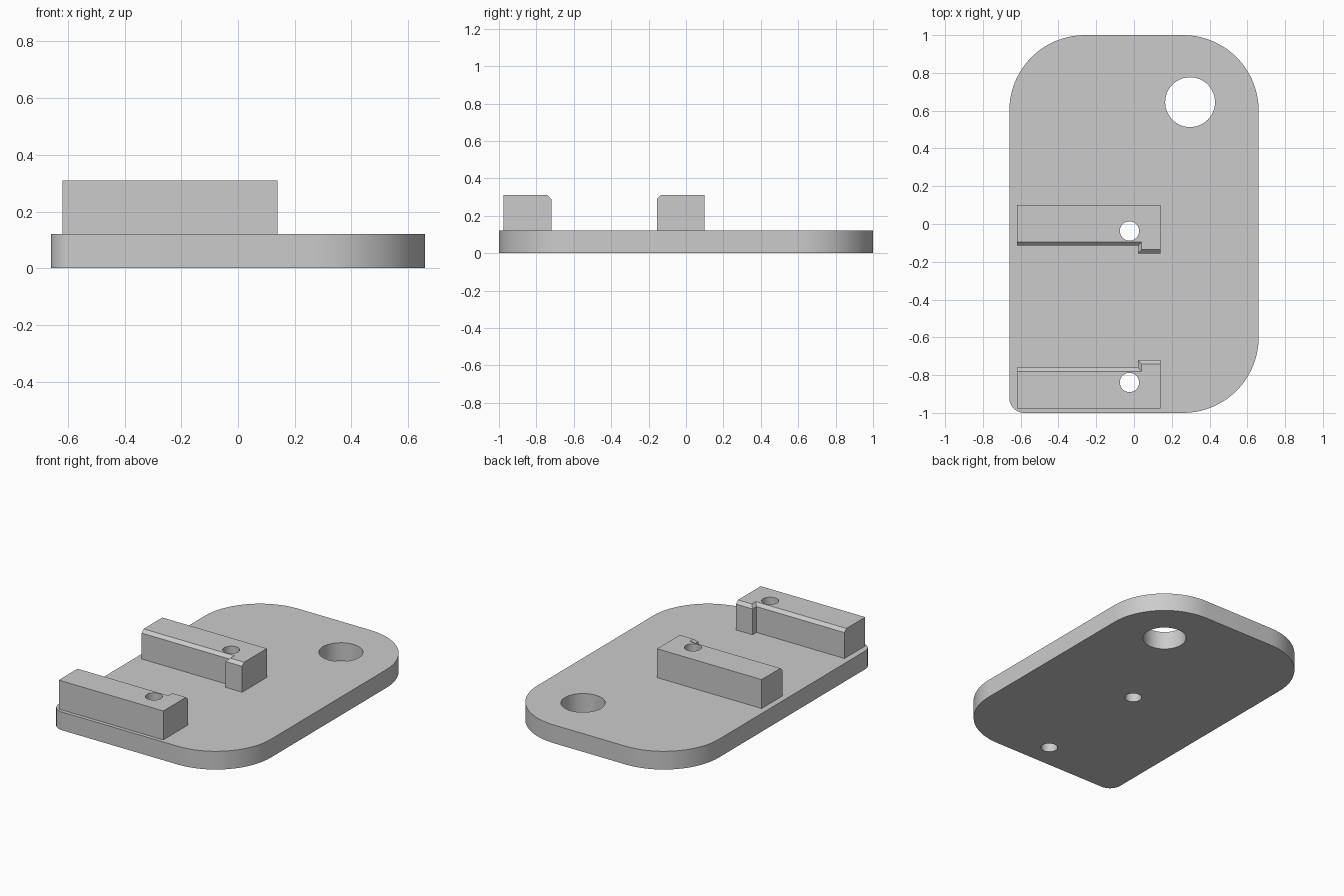
import bpy, bmesh
from math import cos, sin, pi, radians

cube = bpy.data.objects.get("Cube")
if cube:
    bpy.data.objects.remove(cube, do_unlink=True)

PLATE_TOP, BLOCK_TOP, CHAMFER = 0.12, 0.31, 0.02
HOLE_X, HOLE_Y, HOLE_R = -0.024, -0.037, 0.051
MIRROR_Y = -0.438

grey = bpy.data.materials.new("light_grey")
grey.use_nodes = True
grey.diffuse_color = (0.6, 0.6, 0.6, 1)
grey.node_tree.nodes["Principled BSDF"].inputs["Base Color"].default_value = (0.6, 0.6, 0.6, 1)


def loft(name, rings):
    """Closed solid through rings of matching points, bottom to top."""
    bm = bmesh.new()
    loops = [[bm.verts.new(p) for p in ring] for ring in rings]
    bm.faces.new(loops[0])
    bm.faces.new(loops[-1])
    for low, high in zip(loops, loops[1:]):
        for i in range(len(low)):
            j = (i + 1) % len(low)
            bm.faces.new((low[i], low[j], high[j], high[i]))
    bmesh.ops.recalc_face_normals(bm, faces=bm.faces)
    mesh = bpy.data.meshes.new(name)
    bm.to_mesh(mesh)
    bm.free()
    mesh.materials.append(grey)
    obj = bpy.data.objects.new(name, mesh)
    bpy.context.collection.objects.link(obj)
    return obj


def arc(cx, cy, r, start, sweep, steps):
    return [(cx + r * cos(start + sweep * i / steps), cy + r * sin(start + sweep * i / steps))
            for i in range(steps + 1)]


def at(points, z):
    return [(x, y, z) for x, y in points]


def drill(obj, holes):
    """Cut round vertical holes right through an object."""
    for x, y, r in holes:
        circle = arc(x, y, r, 0, 2 * pi, 48)[:-1]
        cutter = loft("hole_cutter", [at(circle, -0.1), at(circle, 0.5)])
        cutter.hide_render = True
        mod = obj.modifiers.new("hole", 'BOOLEAN')
        mod.operation, mod.solver, mod.object = 'DIFFERENCE', 'EXACT', cutter
        bpy.context.view_layer.objects.active = obj
        bpy.ops.object.modifier_apply(modifier=mod.name)
        bpy.data.objects.remove(cutter, do_unlink=True)
    bpy.ops.object.select_all(action='DESELECT')
    obj.select_set(True)
    bpy.ops.object.shade_smooth_by_angle(angle=radians(30))


# Base plate: three large round corners and one small one
outline = []
for quarter, (sx, sy, r) in enumerate([(1, 1, 0.4), (-1, 1, 0.4), (-1, -1, 0.08), (1, -1, 0.4)]):
    outline += arc(sx * (0.66 - r), sy * (1 - r), r, quarter * pi / 2, pi / 2, 20)
plate = loft("base_plate", [at(outline, 0), at(outline, PLATE_TOP)])
drill(plate, [(0.297, 0.645, 0.132), (HOLE_X, HOLE_Y, HOLE_R),
              (HOLE_X, 2 * MIRROR_Y - HOLE_Y, HOLE_R)])


# Clamp blocks: bar with a stepped lip, chamfered along the inner edge
def block_outline(c):
    return [(-0.62, 0.10), (-0.62, -0.115 + c), (0.02 + c, -0.115 + c),
            (0.02 + c, -0.156 + c), (0.14, -0.156 + c), (0.14, 0.10)]


for name, mirrored in (("back_block", False), ("front_block", True)):
    def place(points):
        return [(x, 2 * MIRROR_Y - y if mirrored else y) for x, y in points]
    block = loft(name, [at(place(block_outline(0)), PLATE_TOP),
                        at(place(block_outline(0)), BLOCK_TOP - CHAMFER),
                        at(place(block_outline(CHAMFER)), BLOCK_TOP)])
    drill(block, [(*place([(HOLE_X, HOLE_Y)])[0], HOLE_R)])
